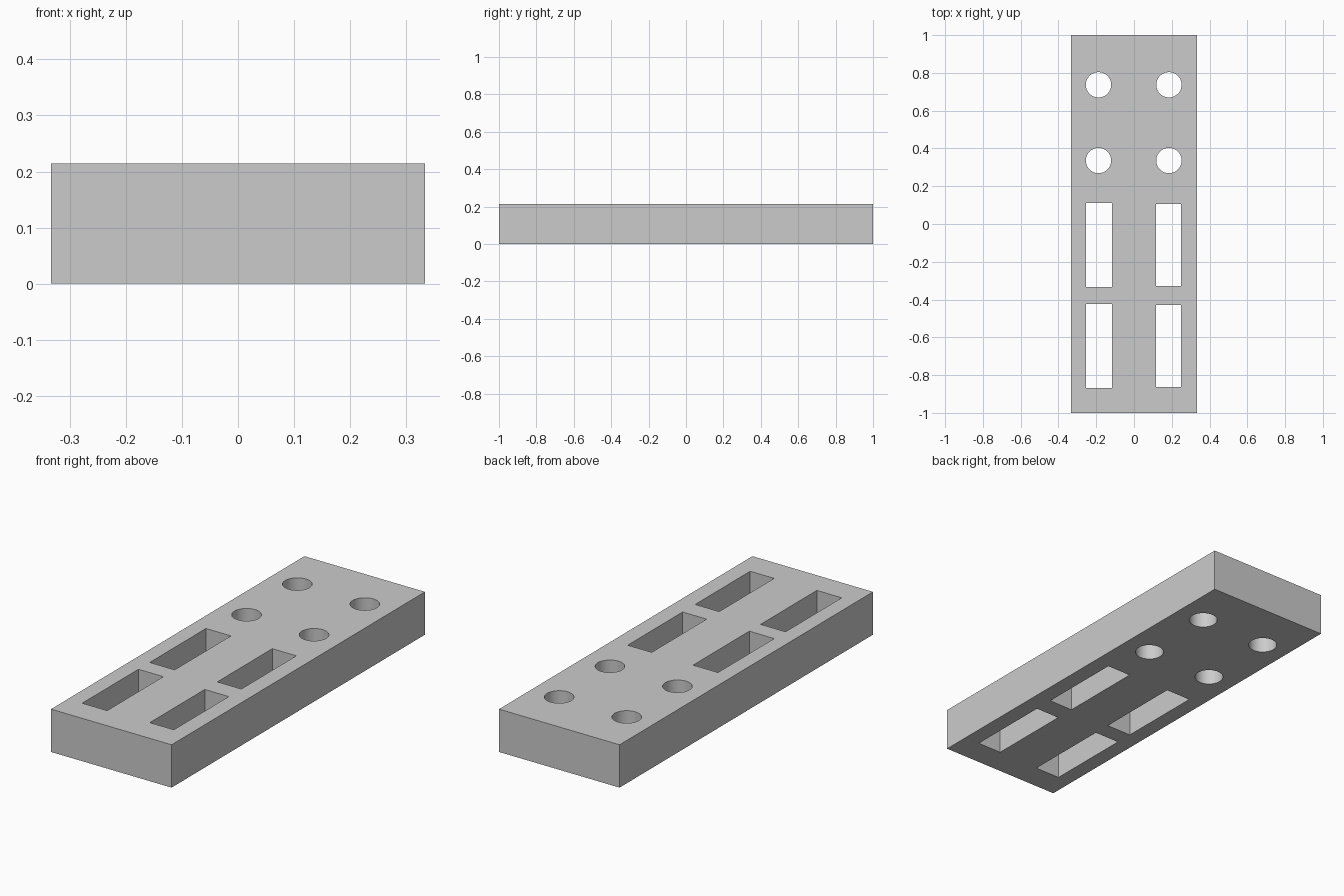
import bpy

cube = bpy.data.objects.get("Cube")
if cube:
    bpy.data.objects.remove(cube, do_unlink=True)

HEIGHT = 0.214
grey = bpy.data.materials.new("plain grey")
grey.use_nodes = True
colour = (0.6, 0.6, 0.6, 1)
grey.diffuse_color = colour
grey.node_tree.nodes["Principled BSDF"].inputs["Base Color"].default_value = colour


def box(name, x0, x1, y0, y1, z0, z1):
    bpy.ops.mesh.primitive_cube_add(
        size=1, location=((x0 + x1) / 2, (y0 + y1) / 2, (z0 + z1) / 2))
    obj = bpy.context.object
    obj.name = name
    obj.scale = (x1 - x0, y1 - y0, z1 - z0)
    bpy.ops.object.transform_apply(location=False, rotation=False, scale=True)
    obj.data.materials.append(grey)
    return obj


# Solid block
block = box("block", -0.333, 0.333, -1, 1, 0, HEIGHT)
cutters = []

# Rectangular slots, slightly larger on the right side
for y in (-0.112, -0.645):
    cutters.append(box("slot_cutter", -0.254, -0.116, y - 0.222, y + 0.222, -0.1, HEIGHT + 0.1))
    cutters.append(box("slot_cutter", 0.116, 0.249, y - 0.217, y + 0.217, -0.1, HEIGHT + 0.1))

# Round holes
for x in (-0.188, 0.185):
    for y in (0.336, 0.737):
        bpy.ops.mesh.primitive_cylinder_add(
            vertices=64, radius=0.067, depth=0.5, location=(x, y, HEIGHT / 2))
        hole = bpy.context.object
        hole.name = "hole_cutter"
        hole.data.materials.append(grey)
        cutters.append(hole)

# Cut every opening through the block, then discard the cutters
bpy.ops.object.select_all(action="DESELECT")
block.select_set(True)
bpy.context.view_layer.objects.active = block
for cutter in cutters:
    cut = block.modifiers.new("opening", "BOOLEAN")
    cut.object = cutter
    cut.operation = "DIFFERENCE"
    cut.solver = "EXACT"
    bpy.ops.object.modifier_apply(modifier=cut.name)
for cutter in cutters:
    bpy.data.objects.remove(cutter, do_unlink=True)

bpy.ops.object.shade_smooth_by_angle()
